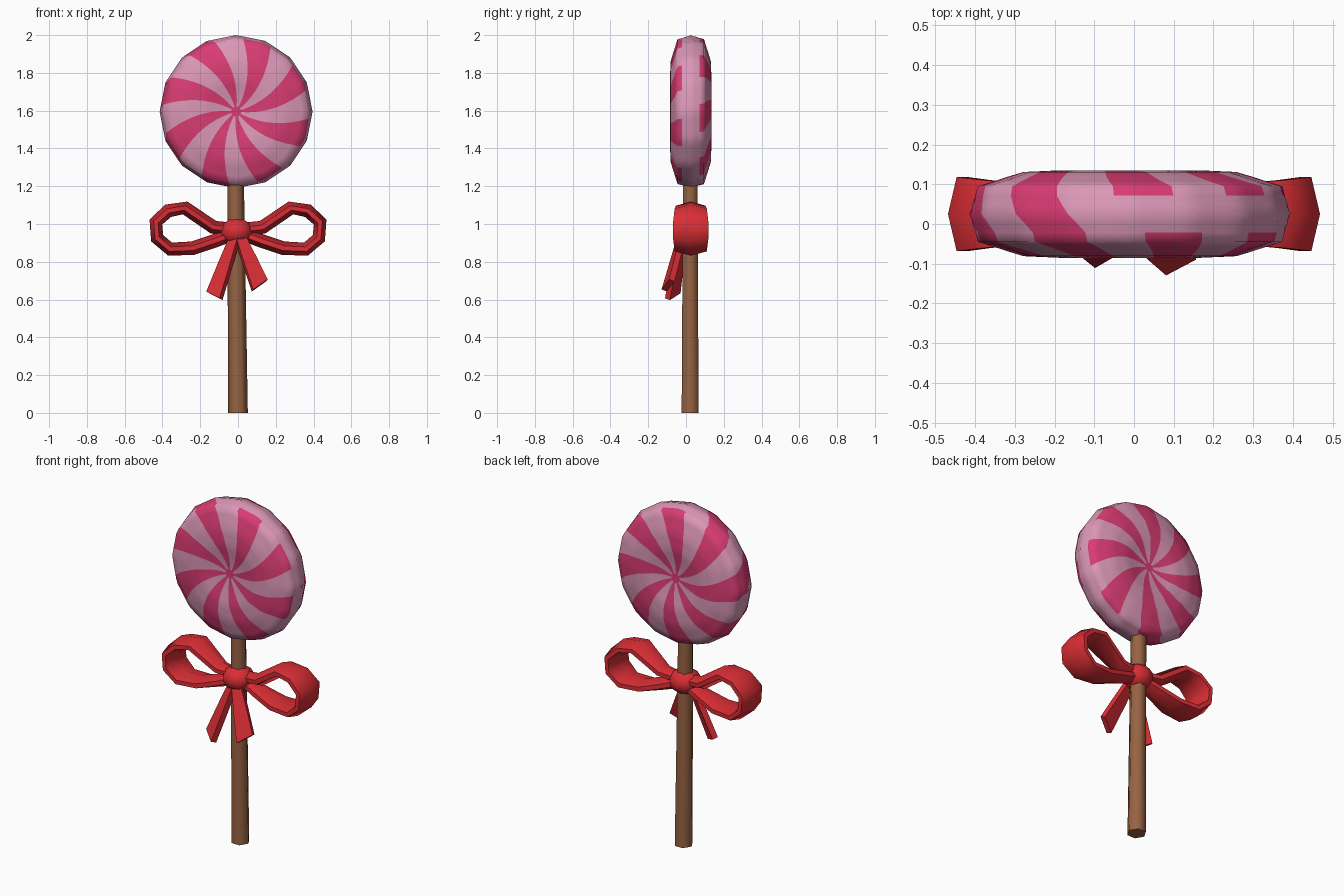
import bpy, bmesh, math
from mathutils import Vector

if "Cube" in bpy.data.objects:
    bpy.data.objects.remove(bpy.data.objects["Cube"])


def material(name, col):
    m = bpy.data.materials.new(name)
    m.diffuse_color = (*col, 1)
    m.use_nodes = True
    m.node_tree.nodes["Principled BSDF"].inputs["Base Color"].default_value = m.diffuse_color
    return m


LIGHT = material("light pink", (0.71, 0.31, 0.47))
DARK = material("dark pink", (0.70, 0.045, 0.17))
RED = material("ribbon red", (0.70, 0.027, 0.035))
BROWN = material("stick brown", (0.31, 0.125, 0.055))


def finish(name, bm, mats, angle=60):
    bmesh.ops.recalc_face_normals(bm, faces=bm.faces)
    me = bpy.data.meshes.new(name)
    bm.to_mesh(me)
    bm.free()
    for m in mats:
        me.materials.append(m)
    ob = bpy.data.objects.new(name, me)
    bpy.context.collection.objects.link(ob)
    bpy.ops.object.select_all(action='DESELECT')
    ob.select_set(True)
    bpy.context.view_layer.objects.active = ob
    bpy.ops.object.shade_smooth_by_angle(angle=math.radians(angle))
    return ob


def loft(name, rings, mat, angle=60):
    """Skin a list of point rings and cap both ends."""
    bm = bmesh.new()
    vs = [[bm.verts.new(p) for p in ring] for ring in rings]
    n = len(vs[0])
    for a, b in zip(vs, vs[1:]):
        for i in range(n):
            bm.faces.new((a[i], a[(i + 1) % n], b[(i + 1) % n], b[i]))
    bm.faces.new(vs[0])
    bm.faces.new(vs[-1])
    return finish(name, bm, [mat], angle)


# Candy disc: 16-sided dimpled lens, columns follow the swirl
C = Vector((-0.01, 0.025, 1.595))
R, COLS, ARMS = 0.405, 96, 8
half = [(0, -.085), (.08, -.093), (.18, -.11), (.27, -.106), (.385, -.07), (R, 0)]
prof = []
for (r0, y0), (r1, y1) in zip(half, half[1:]):
    for k in range(3):
        t = k / 3
        prof.append((r0 + (r1 - r0) * t, y0 + (y1 - y0) * t))
prof = prof[1:] + [(R, 0)] + [(r, -y) for r, y in reversed(prof[1:])]


def swirl(r, y):
    edge = max(-1, min(1, y / 0.045))
    return 34 + 5 * edge + math.copysign(25 * (1 - r / R), y)


def disc_point(j, r, y):
    a = math.radians(360 * j / COLS + swirl(r, y))
    step = math.pi / 8
    flat = math.cos(step / 2) / math.cos(a % step - step / 2)
    rr = r * (1 + (flat - 1) * min(1, r / 0.27))
    return C + Vector((rr * math.cos(a), y, rr * math.sin(a)))


bm = bmesh.new()
rows = [[bm.verts.new(disc_point(j, r, y)) for j in range(COLS)] for r, y in prof]
for i in range(len(rows) - 1):
    ym = (prof[i][1] + prof[i + 1][1]) / 2
    for j in range(COLS):
        k = (j + 1) % COLS
        f = bm.faces.new((rows[i][j], rows[i][k], rows[i + 1][k], rows[i + 1][j]))
        dark = ((j + .5) * ARMS / COLS + .25) % 1 < .5
        c = f.calc_center_median() - C
        ang = math.degrees(math.atan2(c.z, c.x)) % 360
        # on the right half the arms stop short of the rim
        if abs(ym) < 0.046 and not 98 < ang < 275:
            dark = False
        f.material_index = int(dark)
for row in (rows[0], rows[-1]):
    bm.faces.new(row).material_index = 1
finish("candy_disc", bm, [LIGHT, DARK])

# Stick: slightly leaning, tapered six-sided rod
loft("stick", [[(x + r * math.cos(i * math.pi / 3), y + r * math.sin(i * math.pi / 3), z)
                for i in range(6)]
               for x, y, z, r in [(0, .022, 0, .052), (-.013, .022, 1.25, .044)]], BROWN, 65)

# Knot: low-poly squashed ball around the stick
bm = bmesh.new()
bmesh.ops.create_uvsphere(bm, u_segments=10, v_segments=7, radius=1)
for v in bm.verts:
    v.co = Vector((v.co.x * .088 - .008, v.co.y * .085 + .018, v.co.z * .072 + .96))
finish("bow_knot", bm, [RED])

# Ribbon cross-section in (width, thickness)
CROSS = [(1, .35), (0, 1), (-1, .35), (-1, -.35), (0, -1), (1, -.35)]

# Bow loops: path points are (x, z, half width)
PATH = [(.02, .97, .035), (.13, .983, .05), (.28, 1.085, .078), (.37, 1.07, .085),
        (.435, 1.01, .093), (.428, .925, .093), (.36, .867, .085), (.24, .872, .075),
        (.12, .912, .055), (.02, .95, .035)]
for side, label in ((-1, "left"), (1, "right")):
    rings = []
    for i, (x, z, w) in enumerate(PATH):
        a, b = PATH[max(i - 1, 0)], PATH[min(i + 1, len(PATH) - 1)]
        d = Vector((b[0] - a[0], b[1] - a[1])).normalized()
        rings.append([(side * (x - d.y * t * .036), .025 + s * w, z + d.x * t * .036)
                      for s, t in CROSS])
    loft("bow_loop_" + label, rings, RED)

# Ribbon tails: flat strips hanging in front of the stick
TAILS = {"left": ((-.015, -.025, .93), (-.125, -.07, .62), (.035, -.028, -.018)),
         "right": ((.01, -.025, .93), (.115, -.095, .675), (.038, .02, .027))}
for label, (p, q, wd) in TAILS.items():
    p, q, wd = Vector(p), Vector(q), Vector(wd)
    n = (q - p).cross(wd).normalized() * .016
    loft("ribbon_tail_" + label,
         [[c + wd * s * k + n * t for s, t in ((1, 1), (-1, 1), (-1, -1), (1, -1))]
          for c, k in ((p, .55), (p.lerp(q, .5), .8), (q, 1))], RED, 30)
